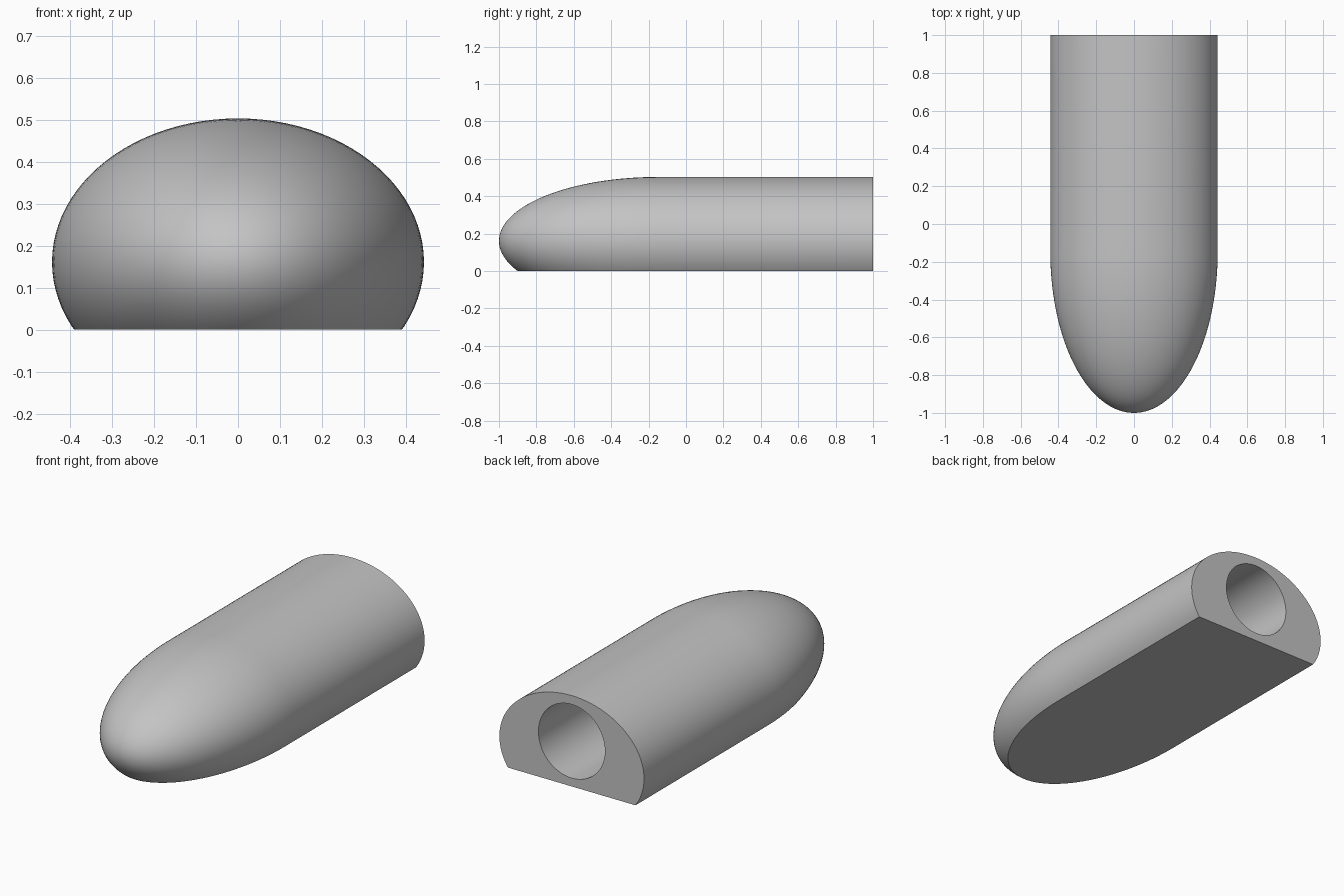
import bpy, bmesh
from math import sin, cos, pi
from mathutils import Vector, Matrix

if "Cube" in bpy.data.objects:
    bpy.data.objects.remove(bpy.data.objects["Cube"])

HALF_W, HALF_H, AXIS_Z = 0.443, 0.342, 0.161
SEAM_Y, NOSE_LEN, BACK_Y = -0.15, 0.85, 1.0
HOLE_R, HOLE_Z = 0.204, 0.25

grey = bpy.data.materials.new("plain grey")
grey.use_nodes = True
colour = (0.55, 0.55, 0.55, 1)
grey.diffuse_color = colour
grey.node_tree.nodes["Principled BSDF"].inputs["Base Color"].default_value = colour


def make_object(name, bm):
    bmesh.ops.recalc_face_normals(bm, faces=bm.faces)
    mesh = bpy.data.meshes.new(name)
    bm.to_mesh(mesh)
    bm.free()
    mesh.materials.append(grey)
    obj = bpy.data.objects.new(name, mesh)
    bpy.context.collection.objects.link(obj)
    return obj


# Body: rounded nose and straight barrel, spun about the long axis
bm = bmesh.new()
steps = 32
profile = [(sin(i / steps * pi / 2), SEAM_Y - NOSE_LEN * cos(i / steps * pi / 2))
           for i in range(steps + 1)] + [(1, BACK_Y), (0, BACK_Y)]
verts = [bm.verts.new((r, y, 0)) for r, y in profile]
edges = [bm.edges.new(pair) for pair in zip(verts, verts[1:])]
bmesh.ops.spin(bm, geom=verts + edges, cent=(0, 0, 0), axis=(0, 1, 0),
               angle=2 * pi, steps=96, use_duplicate=False)
bmesh.ops.remove_doubles(bm, verts=bm.verts, dist=0.0001)
cap = [f for f in bm.faces if all(v.co.y > BACK_Y - 0.001 for v in f.verts)]
bmesh.ops.dissolve_faces(bm, faces=cap, use_verts=False)

# Squash to an oval section
bmesh.ops.scale(bm, vec=Vector((HALF_W, 1, HALF_H)), verts=bm.verts)
bmesh.ops.translate(bm, vec=(0, 0, AXIS_Z), verts=bm.verts)

# Flat underside
bmesh.ops.bisect_plane(bm, geom=bm.verts[:] + bm.edges[:] + bm.faces[:],
                       plane_co=(0, 0, 0), plane_no=(0, 0, 1), clear_inner=True)
bmesh.ops.holes_fill(bm, edges=[e for e in bm.edges if e.is_boundary], sides=0)
body = make_object("body", bm)

# Round socket bored into the back
bm = bmesh.new()
depth = BACK_Y - SEAM_Y
bmesh.ops.create_cone(bm, cap_ends=True, segments=64, radius1=HOLE_R,
                      radius2=HOLE_R, depth=depth + 0.1,
                      matrix=Matrix.Translation((0, SEAM_Y + depth / 2 + 0.05, HOLE_Z))
                      @ Matrix.Rotation(pi / 2, 4, 'X'))
cutter = make_object("socket_cutter", bm)
cutter.hide_render = True

bpy.ops.object.select_all(action='DESELECT')
body.select_set(True)
bpy.context.view_layer.objects.active = body
bore = body.modifiers.new("socket", 'BOOLEAN')
bore.operation = 'DIFFERENCE'
bore.solver = 'EXACT'
bore.object = cutter
bpy.ops.object.modifier_apply(modifier=bore.name)
bpy.data.objects.remove(cutter)
bpy.ops.object.shade_smooth_by_angle(angle=pi / 6)
